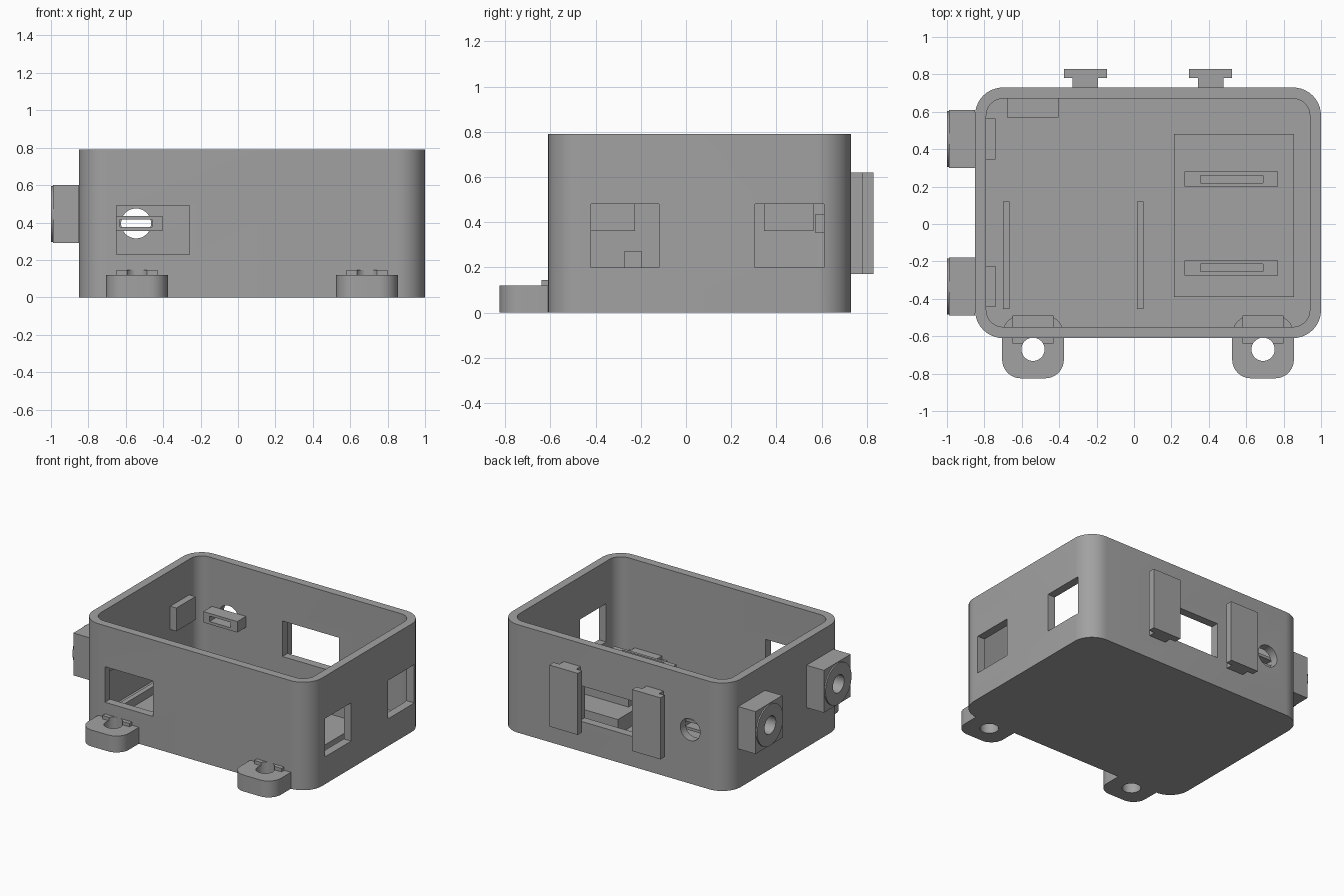
import bpy
import bmesh
from math import radians
from mathutils import Matrix, Vector

if "Cube" in bpy.data.objects:
    bpy.data.objects.remove(bpy.data.objects["Cube"])

# One plain grey plastic
grey = bpy.data.materials.new("grey_plastic")
grey.use_nodes = True
colour = (0.36, 0.36, 0.36, 1)
grey.diffuse_color = colour
grey.node_tree.nodes["Principled BSDF"].inputs["Base Color"].default_value = colour


def finish(bm, name):
    mesh = bpy.data.meshes.new(name)
    bm.to_mesh(mesh)
    bm.free()
    mesh.materials.append(grey)
    ob = bpy.data.objects.new(name, mesh)
    bpy.context.collection.objects.link(ob)
    return ob


def box(name, x, y, z, radius=0):
    """Box from (min, max) ranges, with optional rounded vertical edges."""
    bm = bmesh.new()
    bmesh.ops.create_cube(bm, size=1)
    for v in bm.verts:
        v.co = Vector([r[0] if c < 0 else r[1] for r, c in zip((x, y, z), v.co)])
    if radius:
        edges = [e for e in bm.edges
                 if abs(e.verts[0].co.z - e.verts[1].co.z) > 0.01]
        bmesh.ops.bevel(bm, geom=edges, offset=radius, segments=10,
                        profile=0.5, affect='EDGES')
    return finish(bm, name)


def cylinder(name, centre, radius, depth, axis):
    turn = {'X': Matrix.Rotation(radians(90), 4, 'Y'),
            'Y': Matrix.Rotation(radians(90), 4, 'X'),
            'Z': Matrix()}[axis]
    bm = bmesh.new()
    bmesh.ops.create_cone(bm, cap_ends=True, segments=48, radius1=radius,
                          radius2=radius, depth=depth,
                          matrix=Matrix.Translation(centre) @ turn)
    return finish(bm, name)


def cut(ob, cutter):
    mod = ob.modifiers.new("cut", 'BOOLEAN')
    mod.operation = 'DIFFERENCE'
    mod.solver = 'EXACT'
    mod.object = cutter
    bpy.context.view_layer.objects.active = ob
    bpy.ops.object.modifier_apply(modifier=mod.name)
    bpy.data.objects.remove(cutter)


# Open tray with rounded corners
case = box("case", (-0.85, 1), (-0.61, 0.73), (0, 0.79), 0.15)
cut(case, box("cavity", (-0.79, 0.94), (-0.55, 0.67), (0.06, 1), 0.09))

# Windows in the front, back and side walls, and the round back port
cut(case, box("front_window", (-0.65, -0.26), (-0.7, -0.5), (0.23, 0.49)))
cut(case, box("back_window", (-0.11, 0.35), (0.6, 0.8), (0.22, 0.48)))
for y in ((-0.42, -0.12), (0.305, 0.61)):
    cut(case, box("side_window", (0.9, 1.1), y, (0.2, 0.48)))
cut(case, cylinder("back_port", (-0.545, 0.7, 0.395), 0.08, 0.2, 'Y'))

# Slotted bracket behind the back port
bracket = box("port_bracket", (-0.68, -0.405), (0.57, 0.67), (0.355, 0.435))
cut(bracket, box("slot", (-0.63, -0.46), (0.5, 0.7), (0.375, 0.415)))

# Mounting feet with a raised pad and a screw hole
for side, x in (("right", -0.54), ("left", 0.69)):
    foot = box(side + "_foot", (x - 0.165, x + 0.165), (-0.825, -0.49),
               (0, 0.12), 0.1)
    pad = box(side + "_foot_pad", (x - 0.11, x + 0.11), (-0.64, -0.49),
              (0.12, 0.145))
    for part in (foot, pad):
        cut(part, cylinder("screw_hole", (x, -0.67, 0.1), 0.062, 0.5, 'Z'))

# T-shaped hanger rails on the back
for side, x in (("right", -0.26), ("left", 0.41)):
    box(side + "_rail_stem", (x - 0.068, x + 0.068), (0.72, 0.78), (0.17, 0.62))
    box(side + "_rail_plate", (x - 0.115, x + 0.115), (0.78, 0.83), (0.17, 0.62))

# Sockets on the right wall, each with a thin collar, bore and inner tab
for end, y in (("front", -0.335), ("back", 0.455)):
    socket = box(end + "_socket", (-0.99, -0.85), (y - 0.155, y + 0.155),
                 (0.29, 0.6))
    collar = cylinder(end + "_socket_collar", (-0.995, y, 0.445), 0.15, 0.01, 'X')
    for part in (socket, collar):
        cut(part, cylinder("bore", (-0.95, y, 0.445), 0.065, 0.16, 'X'))
    box(end + "_socket_tab", (-0.79, -0.74), (y - 0.11, y + 0.11), (0.36, 0.53))

# Floor ribs
for i, x in enumerate((-0.683, 0.033)):
    box(f"floor_rib_{i + 1}", (x - 0.018, x + 0.018), (-0.455, 0.12), (0.06, 0.12))

# Raised platform with two slotted strap bars
box("platform", (0.215, 0.855), (-0.39, 0.48), (0.06, 0.17))
for end, y in (("front", -0.235), ("back", 0.24)):
    bar = box(end + "_strap_bar", (0.27, 0.77), (y - 0.04, y + 0.04), (0.17, 0.27))
    cut(bar, box("slot", (0.355, 0.69), (y - 0.02, y + 0.02), (0.1, 0.4)))

# Smooth the rounded surfaces, keep edges crisp
bpy.ops.object.select_all(action='DESELECT')
for ob in bpy.context.scene.objects:
    if ob.type == 'MESH':
        ob.select_set(True)
        bpy.context.view_layer.objects.active = ob
bpy.ops.object.shade_smooth_by_angle(angle=radians(30))
